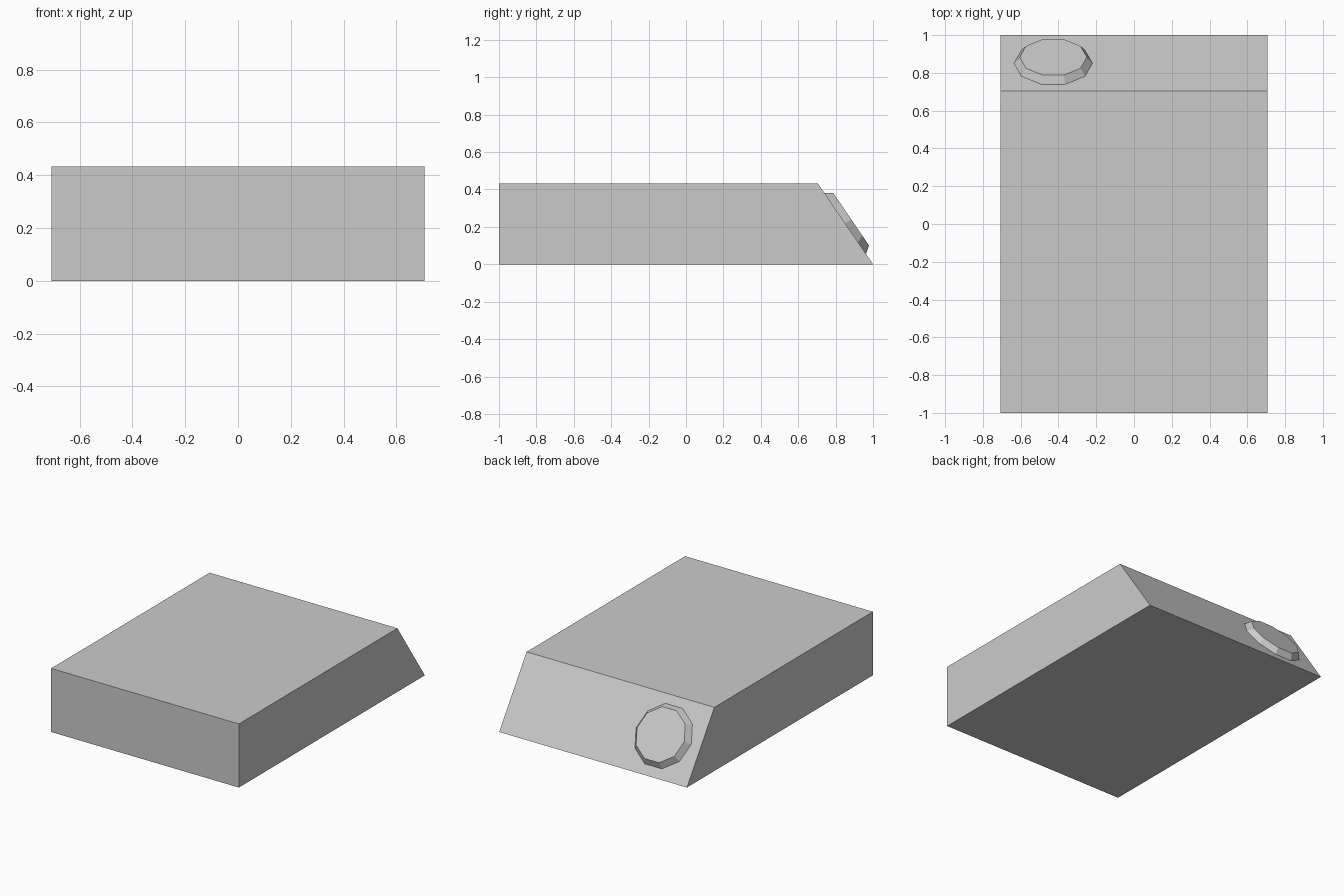
import bpy, bmesh, math
from mathutils import Matrix, Vector

if "Cube" in bpy.data.objects:
    bpy.data.objects.remove(bpy.data.objects["Cube"])

W, H, Y_TOP = 0.707, 0.433, 0.705


def make_object(name, bm):
    bmesh.ops.recalc_face_normals(bm, faces=bm.faces)
    mesh = bpy.data.meshes.new(name)
    bm.to_mesh(mesh)
    bm.free()
    obj = bpy.data.objects.new(name, mesh)
    bpy.context.collection.objects.link(obj)
    return obj


# Slab body: side profile (y, z) extruded across x
bm = bmesh.new()
profile = [(-1, 0), (1, 0), (Y_TOP, H), (-1, H)]
side = bm.faces.new([bm.verts.new((-W, y, z)) for y, z in profile])
ext = bmesh.ops.extrude_face_region(bm, geom=[side], use_keep_orig=True)
bmesh.ops.translate(bm, vec=(2 * W, 0, 0),
                    verts=[v for v in ext["geom"] if isinstance(v, bmesh.types.BMVert)])
make_object("wedge_body", bm)

# Ten-sided tapered button, seated on the sloped back face
DEPTH = 0.039
normal = Vector((0, H, 1 - Y_TOP)).normalized()
y_mid = 0.851
base = Vector((-0.4275, y_mid, (1 - y_mid) * H / (1 - Y_TOP)))
bm = bmesh.new()
bmesh.ops.create_cone(bm, cap_ends=True, segments=10,
                      radius1=0.208, radius2=0.178, depth=DEPTH)
# Put ring vertices on the local +-x axis
start = max(bm.verts, key=lambda v: v.co.x).co
bmesh.ops.rotate(bm, verts=bm.verts,
                 matrix=Matrix.Rotation(-math.atan2(start.y, start.x), 3, 'Z'))
button = make_object("round_button", bm)
tilt = -math.atan2(normal.y, normal.z)
button.matrix_world = (Matrix.Translation(base + normal * DEPTH / 2)
                       @ Matrix.Rotation(tilt, 4, 'X'))
